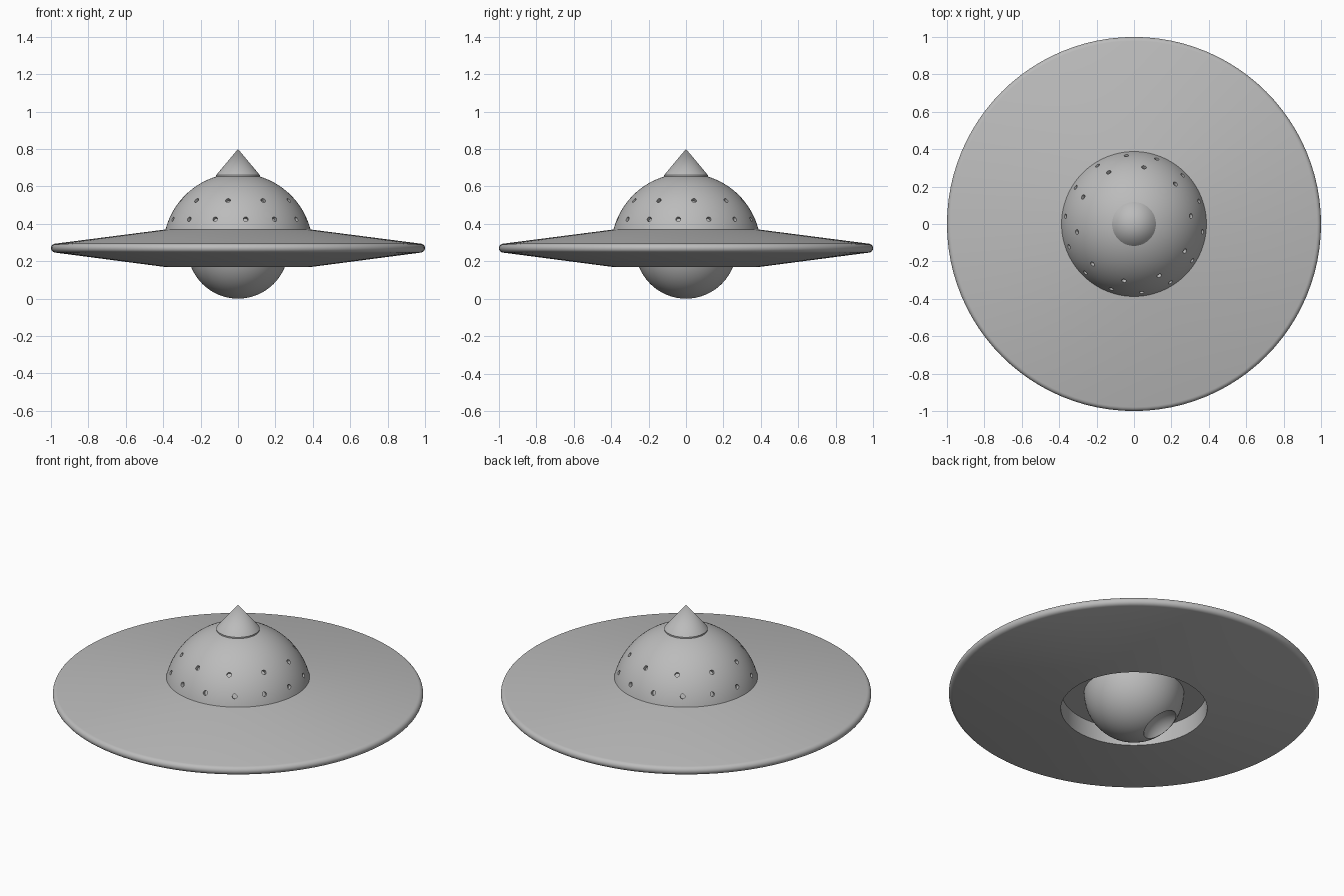
import bpy
import bmesh
from math import sin, cos, pi, radians, sqrt
from mathutils import Vector, Matrix

if "Cube" in bpy.data.objects:
    bpy.data.objects.remove(bpy.data.objects["Cube"])

MID = 0.27          # height of the saucer's middle plane
DOME_R = 0.4
BALL_R = 0.27

grey = bpy.data.materials.new("hull_grey")
grey.use_nodes = True
grey.diffuse_color = (0.5, 0.5, 0.5, 1)
grey.node_tree.nodes["Principled BSDF"].inputs["Base Color"].default_value = (0.5, 0.5, 0.5, 1)


def finish(name, bm):
    """Turn a bmesh into a grey object."""
    bmesh.ops.recalc_face_normals(bm, faces=bm.faces)
    mesh = bpy.data.meshes.new(name)
    bm.to_mesh(mesh)
    bm.free()
    mesh.materials.append(grey)
    obj = bpy.data.objects.new(name, mesh)
    bpy.context.collection.objects.link(obj)
    return obj


def lathe(name, profile, closed=False, steps=96):
    """Spin (radius, height) points about the z axis."""
    bm = bmesh.new()
    verts = [bm.verts.new((r, 0, z)) for r, z in profile]
    pairs = list(zip(verts, verts[1:]))
    if closed:
        pairs.append((verts[-1], verts[0]))
    edges = [bm.edges.new(p) for p in pairs]
    bmesh.ops.spin(bm, geom=verts + edges, cent=(0, 0, 0), axis=(0, 0, 1),
                   angle=2 * pi, steps=steps, use_merge=True)
    bmesh.ops.remove_doubles(bm, verts=bm.verts, dist=1e-5)
    return finish(name, bm)


def select_only(obj):
    bpy.ops.object.select_all(action='DESELECT')
    obj.select_set(True)
    bpy.context.view_layer.objects.active = obj


def carve(obj, cutter):
    """Subtract the cutter, then discard it."""
    cutter.hide_render = True
    mod = obj.modifiers.new("carve", 'BOOLEAN')
    mod.operation = 'DIFFERENCE'
    mod.solver = 'EXACT'
    mod.object = cutter
    select_only(obj)
    bpy.ops.object.modifier_apply(modifier=mod.name)
    bpy.data.objects.remove(cutter)


def smooth(obj, angle=30):
    select_only(obj)
    bpy.ops.object.shade_smooth_by_angle(angle=radians(angle))


# Saucer disc: open middle, sloping faces, rounded rim
rim = [(0.975 + 0.025 * cos(a), MID + 0.024 * sin(a))
       for a in [radians(-82 + 164 * i / 10) for i in range(11)]]
disc = lathe("saucer_disc", [(0.395, 0.17)] + rim + [(0.385, 0.37)], closed=True)
smooth(disc)

# Dome: solid half ball with a flat underside
arc = [(DOME_R * cos(pi / 2 * i / 24), MID + DOME_R * sin(pi / 2 * i / 24))
       for i in range(25)]
dome = lathe("dome", [(0, MID)] + arc)

# Portholes: two rings of round pits sunk into the dome
pits = bmesh.new()
for height, count, start in ((0.425, 14, 6.4), (0.525, 10, -10)):
    ring_r = sqrt(DOME_R ** 2 - (height - MID) ** 2)
    for i in range(count):
        a = radians(start - 90) + 2 * pi * i / count
        out = Vector((ring_r * cos(a), ring_r * sin(a), height - MID))
        turn = out.to_track_quat('Z', 'Y').to_matrix().to_4x4()
        place = Matrix.Translation(out + Vector((0, 0, MID))) @ turn
        bmesh.ops.create_cone(pits, cap_ends=True, segments=16, radius1=0.013,
                              radius2=0.013, depth=0.04, matrix=place)
carve(dome, finish("porthole_cutter", pits))
smooth(dome)

# Pointed cap on the dome
cap = lathe("dome_spike", [(0, 0.65), (0.117, 0.65), (0.117, 0.66), (0, 0.8)], steps=64)
smooth(cap)

# Belly ball with a shallow dish
bm = bmesh.new()
bmesh.ops.create_uvsphere(bm, u_segments=64, v_segments=32, radius=BALL_R,
                          matrix=Matrix.Translation((0, 0, MID)))
ball = finish("belly_ball", bm)
toward = Vector((-0.4, 0.4, -0.83)).normalized()
bm = bmesh.new()
bmesh.ops.create_uvsphere(bm, u_segments=48, v_segments=24, radius=0.13,
                          matrix=Matrix.Translation(Vector((0, 0, MID)) + toward * 0.325))
carve(ball, finish("dish_cutter", bm))
smooth(ball)
